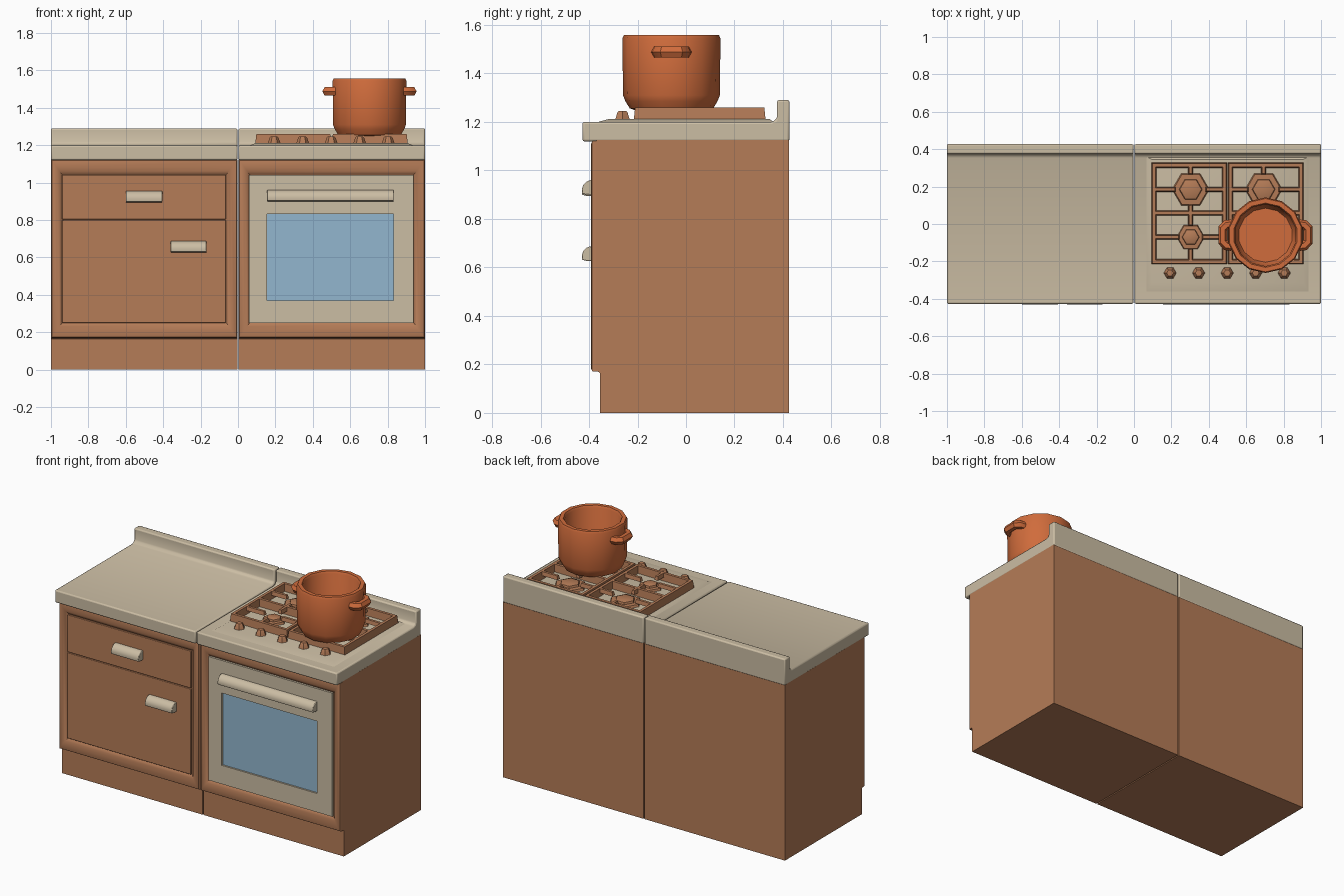
import bpy, bmesh, math

cube = bpy.data.objects.get("Cube")
if cube:
    bpy.data.objects.remove(cube, do_unlink=True)


def material(name, rgb):
    m = bpy.data.materials.new(name)
    m.use_nodes = True
    m.diffuse_color = (*rgb, 1)
    bsdf = next(n for n in m.node_tree.nodes if n.type == 'BSDF_PRINCIPLED')
    bsdf.inputs["Base Color"].default_value = (*rgb, 1)
    return m


WOOD = material("warm brown", (0.46, 0.20, 0.095))
CREAM = material("cream", (0.60, 0.51, 0.37))
ORANGE = material("pot orange", (0.63, 0.15, 0.045))
GLASS = material("window blue", (0.29, 0.47, 0.62))


def finish(name, bm, mat, bevel=0, segments=2):
    bmesh.ops.recalc_face_normals(bm, faces=bm.faces)
    me = bpy.data.meshes.new(name)
    bm.to_mesh(me)
    bm.free()
    me.materials.append(mat)
    ob = bpy.data.objects.new(name, me)
    bpy.context.collection.objects.link(ob)
    if bevel:
        b = ob.modifiers.new("soft edges", 'BEVEL')
        b.width, b.segments, b.limit_method = bevel, segments, 'ANGLE'
    smooth(ob)
    return ob


def smooth(ob):
    bpy.ops.object.select_all(action='DESELECT')
    ob.select_set(True)
    bpy.context.view_layer.objects.active = ob
    bpy.ops.object.shade_smooth_by_angle(angle=math.radians(35))


def add_loft(bm, loops, cap_start=True, cap_end=True):
    """Skin a sequence of closed loops with equal point counts."""
    rows = [[bm.verts.new(p) for p in loop] for loop in loops]
    n = len(rows[0])
    for a, b in zip(rows, rows[1:]):
        for i in range(n):
            j = (i + 1) % n
            bm.faces.new((a[i], a[j], b[j], b[i]))
    if cap_start:
        bm.faces.new(rows[0])
    if cap_end:
        bm.faces.new(rows[-1])


def prism(name, profile, x0, x1, mat, bevel=0):
    """Extrude a (y, z) profile along x."""
    bm = bmesh.new()
    add_loft(bm, [[(x, y, z) for y, z in profile] for x in (x0, x1)])
    return finish(name, bm, mat, bevel)


def box(name, x0, x1, y0, y1, z0, z1, mat, bevel=0):
    return prism(name, [(y0, z0), (y1, z0), (y1, z1), (y0, z1)], x0, x1, mat, bevel)


def front_frame(name, rect, steps, mat):
    """Rectangular moulding; steps are (inset x, inset z, y)."""
    x0, x1, z0, z1 = rect
    bm = bmesh.new()
    add_loft(bm, [[(x0 + i, y, z0 + k), (x1 - i, y, z0 + k),
                   (x1 - i, y, z1 - k), (x0 + i, y, z1 - k)]
                  for i, k, y in steps], False, False)
    return finish(name, bm, mat)


def ring(cx, cy, z, r, n, turn=0.0):
    return [(cx + r * math.cos(turn + math.tau * i / n),
             cy + r * math.sin(turn + math.tau * i / n), z) for i in range(n)]


def lathe(name, cx, cy, profile, n, mat, turn=0.0):
    bm = bmesh.new()
    add_loft(bm, [ring(cx, cy, z, r, n, turn) for r, z in profile])
    return finish(name, bm, mat)


# Carcasses with toe kick, framed fronts and worktops
carcass = [(-0.355, 0), (0.425, 0), (0.425, 1.125), (-0.37, 1.125),
           (-0.37, 0.175), (-0.355, 0.165)]
worktop = [(-0.427, 1.12), (0.427, 1.12), (0.427, 1.29), (0.375, 1.29),
           (0.375, 1.22), (0.368, 1.207), (0.352, 1.2), (-0.427, 1.2)]
for side, x0, x1 in (("cabinet", -1, -0.003), ("oven", 0.003, 1)):
    prism(side + "_body", carcass, x0 + 0.001, x1 - 0.001, WOOD)
    prism(side + "_worktop", worktop, x0, x1, CREAM, 0.008)
    front_frame(side + "_front_frame", (x0 + 0.001, x1 - 0.001, 0.17, 1.122),
                [(0, 0, -0.365), (0, 0, -0.382), (0.004, 0.004, -0.388),
                 (0.012, 0.012, -0.391), (0.03, 0.04, -0.391),
                 (0.045, 0.06, -0.386), (0.054, 0.074, -0.376),
                 (0.065, 0.085, -0.37)], WOOD)

# Drawer and cupboard door
box("drawer_front", -0.94, -0.065, -0.384, -0.36, 0.803, 1.042, WOOD, 0.003)
box("cupboard_door", -0.94, -0.065, -0.384, -0.36, 0.25, 0.799, WOOD, 0.003)


def pull(name, x0, x1, z):
    profile = [(-0.37, z), (-0.41, z), (-0.428, z + 0.004), (-0.43, z + 0.022),
               (-0.424, z + 0.04), (-0.41, z + 0.054), (-0.395, z + 0.06),
               (-0.37, z + 0.06)]
    prism(name, profile, x0, x1, CREAM, 0.003)


pull("drawer_handle", -0.60, -0.405, 0.895)
pull("cupboard_handle", -0.36, -0.168, 0.627)
pull("oven_handle", 0.155, 0.832, 0.9)

# Oven door with recessed window
door = (0.06, 0.938, 0.25, 1.042)
x0, x1, z0, z1 = door
bm = bmesh.new()
window = (0.155, 0.832, 0.37, 0.833)
loops = []
for (a, b, c, d), y in ((door, -0.36), (door, -0.386), (window, -0.386), (window, -0.372)):
    loops.append([(a, y, c), (b, y, c), (b, y, d), (a, y, d)])
add_loft(bm, loops, False, False)
finish("oven_door", bm, CREAM)
box("oven_window", 0.155, 0.832, -0.375, -0.371, 0.37, 0.833, GLASS)

# Raised hob plate with sloping edges
bm = bmesh.new()
add_loft(bm, [[(0.5 - w, a, z), (0.5 + w, a, z), (0.5 + w, b, z), (0.5 - w, b, z)]
              for w, a, b, z in ((0.435, -0.365, 0.36, 1.199),
                                 (0.405, -0.315, 0.345, 1.213))])
finish("hob_plate", bm, CREAM)

# Burners
HOB = 1.212
burners = [(0.303, 0.185, 0.1), (0.693, 0.185, 0.1),
           (0.303, -0.07, 0.075), (0.693, -0.07, 0.075)]
for cx, cy, r in burners:
    lathe("burner", cx, cy, [(r, HOB), (r * 0.93, HOB + 0.014), (r * 0.62, HOB + 0.016),
                             (r * 0.58, HOB + 0.028), (r * 0.48, HOB + 0.032)], 6, WOOD)


# Pan supports: two framed grates with fingers towards each burner
def bar(bm, x0, x1, y0, y1, low, high=1.26):
    s = 0.005
    add_loft(bm, [[(x0 + k, y0 + k, z), (x1 - k, y0 + k, z),
                   (x1 - k, y1 - k, z), (x0 + k, y1 - k, z)]
                  for k, z in ((0, low), (s, high))])


Y0, Y1, T = -0.215, 0.328, 0.028
for gx0, gx1 in ((0.093, 0.498), (0.502, 0.907)):
    bm = bmesh.new()
    for x in (gx0, gx1 - T):
        bar(bm, x, x + T, Y0, Y1, HOB)
    for y in (Y0, 0.045, Y1 - T):
        bar(bm, gx0, gx1, y, y + T, HOB)
    for cx, cy, r in burners:
        if not gx0 < cx < gx1:
            continue
        near, w = r * 0.8, 0.013
        low_y, high_y = (0.06, Y1 - 0.01) if cy > 0 else (Y0 + 0.01, 0.06)
        bar(bm, gx0 + 0.01, cx - near, cy - w, cy + w, 1.236)
        bar(bm, cx + near, gx1 - 0.01, cy - w, cy + w, 1.236)
        bar(bm, cx - w, cx + w, low_y, cy - near, 1.236)
        bar(bm, cx - w, cx + w, cy + near, high_y, 1.236)
    finish("pan_support", bm, WOOD)

# Control knobs
for i in range(5):
    lathe("control_knob", 0.193 + 0.1525 * i, -0.262,
          [(0.034, HOB), (0.03, HOB + 0.01), (0.024, HOB + 0.028), (0.018, HOB + 0.034)],
          6, WOOD)

# Cooking pot
PX, PY = 0.703, -0.06
lathe("pot", PX, PY,
      [(0.155, 1.25), (0.172, 1.256), (0.19, 1.285), (0.2, 1.31), (0.202, 1.545),
       (0.196, 1.558), (0.172, 1.558), (0.165, 1.545), (0.162, 1.31), (0.145, 1.28)],
      14, ORANGE, math.pi / 2)
for side in (-1, 1):
    curve = bpy.data.curves.new("pot_handle", 'CURVE')
    curve.dimensions = '3D'
    curve.bevel_depth, curve.bevel_resolution = 0.026, 1
    curve.use_fill_caps = True
    path = [(0.18, -0.058), (0.208, -0.056), (0.228, -0.036),
            (0.228, 0.036), (0.208, 0.056), (0.18, 0.058)]
    spline = curve.splines.new('POLY')
    spline.points.add(len(path) - 1)
    for p, (dx, dy) in zip(spline.points, path):
        p.co = (PX + side * dx, PY + dy, 1.488, 1)
    handle = bpy.data.objects.new("pot_handle", curve)
    bpy.context.collection.objects.link(handle)
    curve.materials.append(ORANGE)
    bpy.ops.object.select_all(action='DESELECT')
    handle.select_set(True)
    bpy.context.view_layer.objects.active = handle
    bpy.ops.object.convert(target='MESH')
    smooth(bpy.context.object)
